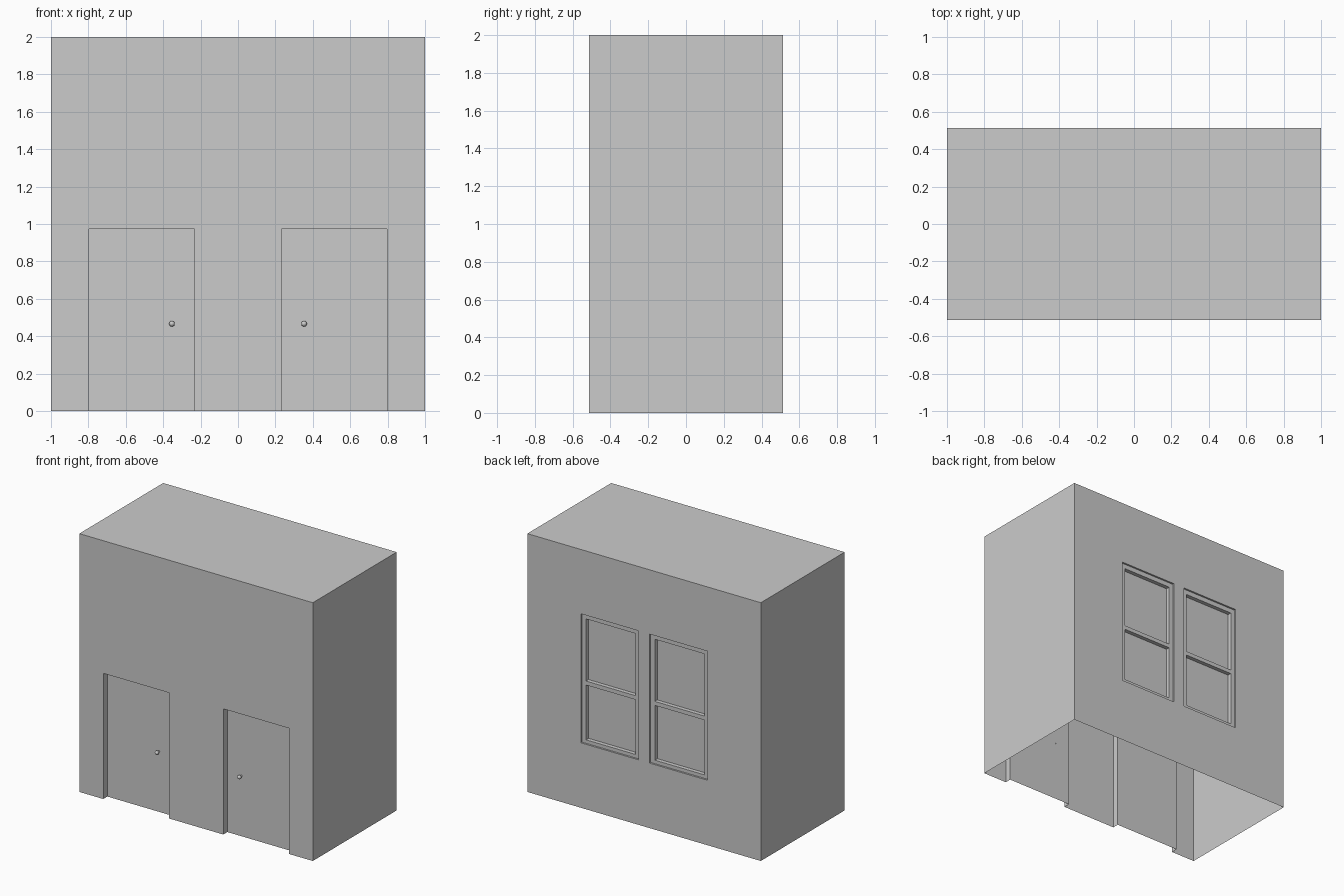
import bpy, bmesh, math

if "Cube" in bpy.data.objects:
    bpy.data.objects.remove(bpy.data.objects["Cube"])

HALF_D = 0.513          # half depth of the building
DOOR_Y = -0.463         # door plane
FRAME_Y = 0.499         # window frame plane
PANE_Y = 0.468          # glass plane
DOOR_X, DOOR_TOP = (0.233, 0.795), 0.973
WINDOW = (0.047, 0.542, 0.503, 1.502)
PANES = [(0.082, 0.507, 0.53, 0.954), (0.082, 0.507, 0.985, 1.466)]


def box(name, x0, x1, y0, y1, z0, z1):
    bpy.ops.mesh.primitive_cube_add(size=1, location=((x0 + x1) / 2, (y0 + y1) / 2, (z0 + z1) / 2))
    ob = bpy.context.object
    ob.name = name
    ob.scale = (x1 - x0, y1 - y0, z1 - z0)
    bpy.ops.object.transform_apply(location=True, rotation=False, scale=True)
    return ob


def carve(target, x0, x1, y0, y1, z0, z1):
    cutter = box("cutter", x0, x1, y0, y1, z0, z1)
    cutter.hide_render = True
    mod = target.modifiers.new("recess", 'BOOLEAN')
    mod.operation, mod.solver, mod.object = 'DIFFERENCE', 'EXACT', cutter
    bpy.context.view_layer.objects.active = target
    bpy.ops.object.modifier_apply(modifier=mod.name)
    bpy.data.objects.remove(cutter)


def panel(name, x0, x1, z0, z1, y, facing):
    corners = [(x0, y, z0), (x1, y, z0), (x1, y, z1), (x0, y, z1)]
    mesh = bpy.data.meshes.new(name)
    mesh.from_pydata(corners if facing < 0 else corners[::-1], [], [(0, 1, 2, 3)])
    ob = bpy.data.objects.new(name, mesh)
    bpy.context.collection.objects.link(ob)


def span(side, a, b):
    return sorted((side * a, side * b))


# building shell with recessed doorways and windows
shell = box("building_shell", -1, 1, -HALF_D, HALF_D, 0, 2)
for side in (-1, 1):
    carve(shell, *span(side, *DOOR_X), -1, DOOR_Y, -1, DOOR_TOP)
    carve(shell, *span(side, *WINDOW[:2]), FRAME_Y, 1, *WINDOW[2:])
    for x0, x1, z0, z1 in PANES:
        carve(shell, *span(side, x0, x1), PANE_Y, 1, z0, z1)

# open the underside and clear the door and glass openings
bm = bmesh.new()
bm.from_mesh(shell.data)
gone = []
for f in bm.faces:
    c = f.calc_center_median()
    if all(abs(v.co.z) < 1e-4 for v in f.verts):
        gone.append(f)
    elif abs(f.normal.y) > 0.9 and (abs(c.y - DOOR_Y) < 1e-3 or abs(c.y - PANE_Y) < 1e-3):
        gone.append(f)
bmesh.ops.delete(bm, geom=gone, context='FACES')
bm.to_mesh(shell.data)
bm.free()

for side, label in ((-1, "left"), (1, "right")):
    # door leaf and window glass
    panel(f"{label}_door", *span(side, *DOOR_X), 0, DOOR_TOP, DOOR_Y, -1)
    for (x0, x1, z0, z1), level in zip(PANES, ("lower", "upper")):
        panel(f"{label}_{level}_glass", *span(side, x0, x1), z0, z1, PANE_Y, 1)
    # door knob: ball on a short stem
    kx, kz = side * 0.353, 0.467
    bpy.ops.mesh.primitive_uv_sphere_add(segments=24, ring_count=12, radius=0.015,
                                         location=(kx, -0.489, kz), rotation=(math.pi / 2, 0, 0))
    bpy.context.object.name = f"{label}_door_knob"
    bpy.ops.object.shade_smooth()
    bpy.ops.mesh.primitive_cylinder_add(vertices=16, radius=0.007, depth=0.024,
                                        location=(kx, -0.474, kz), rotation=(math.pi / 2, 0, 0))
    bpy.context.object.name = f"{label}_knob_stem"
    bpy.ops.object.shade_smooth_by_angle()
